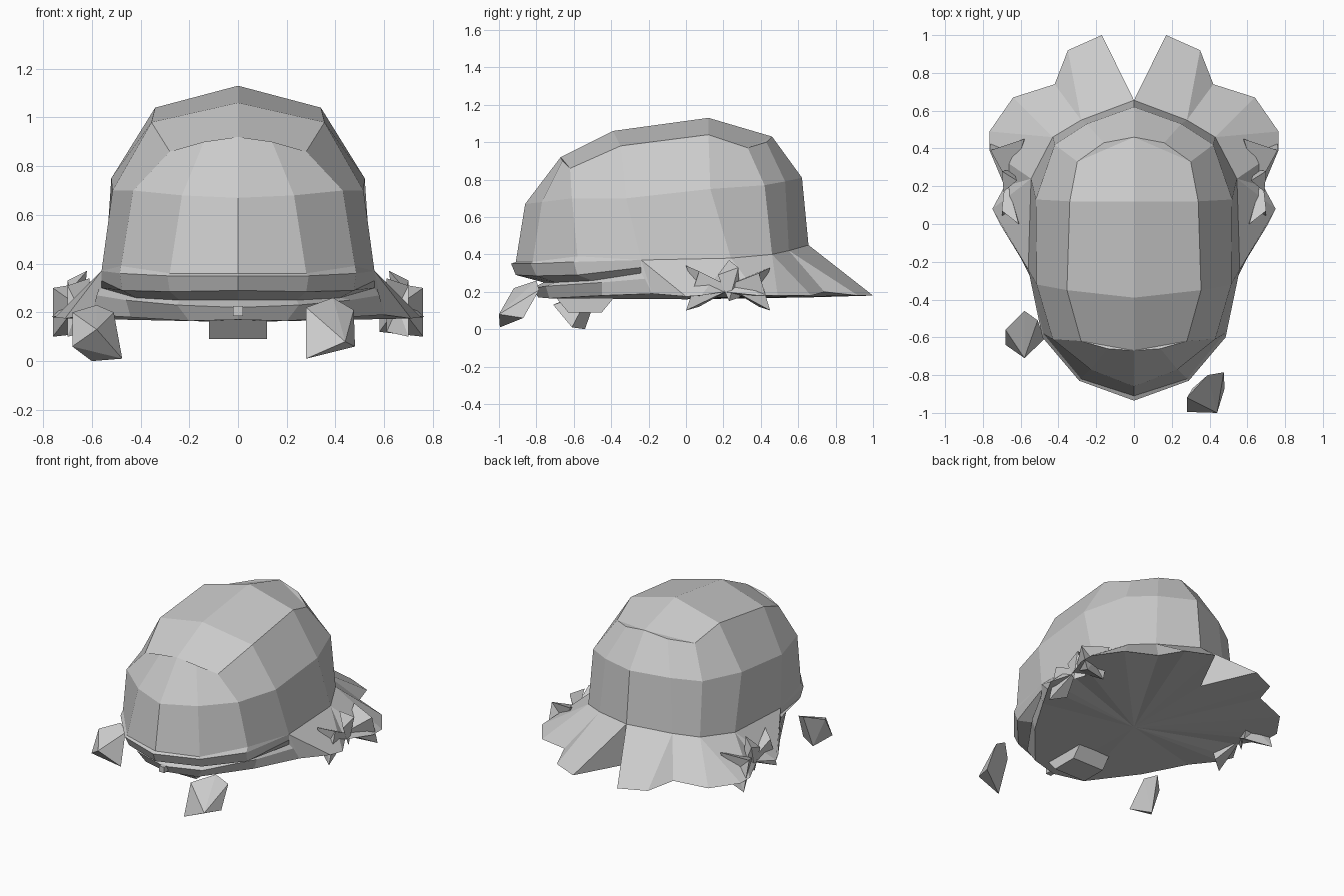
import bpy, bmesh
from mathutils import Vector

if "Cube" in bpy.data.objects:
    bpy.data.objects.remove(bpy.data.objects["Cube"])


def finish(name, bm, mirror=False):
    bmesh.ops.remove_doubles(bm, verts=bm.verts, dist=0.002)
    bmesh.ops.recalc_face_normals(bm, faces=bm.faces)
    me = bpy.data.meshes.new(name)
    bm.to_mesh(me)
    bm.free()
    ob = bpy.data.objects.new(name, me)
    bpy.context.collection.objects.link(ob)
    if mirror:
        m = ob.modifiers.new("mirror", 'MIRROR')
        m.merge_threshold = 0.002
    return ob


def strip(bm, a, b):
    """Faces between two equally long rows, leaving out collapsed corners."""
    for i in range(len(a) - 1):
        pts = []
        for p in (a[i], a[i + 1], b[i + 1], b[i]):
            if p not in pts:
                pts.append(p)
        if len(pts) > 2:
            bm.faces.new([bm.verts.new(p) for p in pts])


# Dome rows: each half ring runs from the front centre to the back centre
front_top, back_top = (0, -.67, .92), (0, .46, 1.03)
top = [front_top] * 3 + [(0, -.39, 1.06), (0, .12, 1.13)] + [back_top] * 3
upper = [front_top, (.14, -.66, .90), (.28, -.62, .86), (.355, -.35, .98),
         (.34, .12, 1.04), (.30, .33, .97), (.16, .43, 1.0), back_top]
mid = [(0, -.86, .67), (.23, -.77, .68), (.43, -.61, .70), (.515, -.32, .70),
       (.52, .13, .75), (.42, .42, .77), (.25, .53, .79), (0, .62, .81)]
base = [(0, -.91, .36), (.28, -.82, .36), (.48, -.58, .39), (.56, -.24, .37),
        (.545, .24, .38), (.43, .46, .40), (.28, .55, .42), (0, .655, .45)]
bm = bmesh.new()
for a, b in ((top, upper), (upper, mid), (mid, base)):
    strip(bm, a, b)
finish("dome", bm, True)

# Front rim, recessed gap and lower lip
lip = [base[:4],
       [(0, -.935, .35), (.29, -.83, .35), (.485, -.6, .36), base[3]],
       [(0, -.91, .29), (.28, -.80, .285), (.475, -.58, .29), (.56, -.24, .33)],
       [(0, -.76, .25), (.24, -.70, .25), (.42, -.50, .26), (.56, -.24, .30)],
       [(0, -.82, .22), (.25, -.75, .23), (.46, -.45, .25), (.58, -.22, .27)],
       [(0, -.79, .17), (.20, -.73, .165), (.44, -.45, .18), (.60, -.18, .19)]]
bm = bmesh.new()
for a, b in zip(lip, lip[1:]):
    strip(bm, a, b)
# close the end of the lip against the skirt
bm.faces.new([bm.verts.new(r[3]) for r in lip[1:]])
finish("front_lip", bm, True)

# Flared skirt with a notch at the back, and a flat underside
notch = (0, .655, .17)
hem = [lip[-1][3], (.71, 0, .175), (.75, .08, .18), (.685, .20, .20),
       (.765, .39, .18), (.765, .49, .18), (.64, .67, .18), (.42, .74, .20),
       (.35, .92, .18), (.17, 1.0, .18), notch]
hang = [base[i] for i in (3, 3, 4, 4, 4, 5, 5, 6, 6, 7, 7)]
bm = bmesh.new()
strip(bm, hang, hem)
outline = lip[-1][:-1] + hem
strip(bm, outline, [(0, 0, .16)] * len(outline))
finish("skirt", bm, True)


def gem(name, centre, points):
    """Irregular faceted stone: the hull of a few points around a centre."""
    bm = bmesh.new()
    for p in points:
        bm.verts.new(Vector(centre) + Vector(p))
    bmesh.ops.convex_hull(bm, input=bm.verts)
    return bm if name is None else finish(name, bm)


# Loose stones in front
gem("left_stone", (-.58, -.59, .11),
    [(-.10, .03, .09), (.0, .13, .12), (.07, .08, .09), (.105, -.02, -.10),
     (0, -.12, .02), (-.10, -.05, -.05), (-.02, .05, -.11)])
gem("right_stone", (.38, -.89, .13),
    [(-.10, -.105, -.12), (.06, -.11, -.05), (.10, .02, -.07), (.095, .105, .08),
     (.01, .09, .13), (-.07, .02, .07), (-.10, -.03, .09)])

# Side bows: two flared pyramids meeting at a knot
def bow_part(bm, apex, y, x0, x1, z0, z1, lean):
    c = Vector(((x0 + x1) / 2, y * .8 + apex[1] * .2, (z0 + z1) / 2))
    ring = [(x0, y, z1), (x1, y + lean, z1 - .03),
            (x1, y, z0), (x0, y + lean, z0 + .02)]
    strip(bm, ring + ring[:1], [tuple(apex)] * 5)
    strip(bm, ring + ring[:1], [tuple(c)] * 5)

bm = bmesh.new()
bow_part(bm, (.68, .25, .22), .00, .61, .70, .10, .34, .07)
bow_part(bm, (.66, .21, .23), .45, .58, .76, .10, .33, -.06)
finish("side_bow", bm, True)
gem("left_knot", (-.67, .23, .27), [(.05, 0, .1), (-.03, .05, .06), (-.02, -.06, .02),
                                   (.03, .06, -.1), (-.02, 0, -.12)])
gem("right_knot", (.67, .23, .27), [(-.05, 0, .1), (.03, .05, .06), (.02, -.06, .02),
                                   (-.03, .06, -.1), (.02, 0, -.12)])

# Block under the front and small front stud
gem("under_block", (0, -.54, .12),
    [(sx * w, sy * d, z) for sx in (-1, 1) for sy in (-1, 1)
     for w, d, z in ((.12, .09, -.03), (.12, .16, .055))])
bpy.ops.mesh.primitive_cube_add(size=.04, location=(0, -.82, .205))
bpy.context.object.name = "front_stud"
